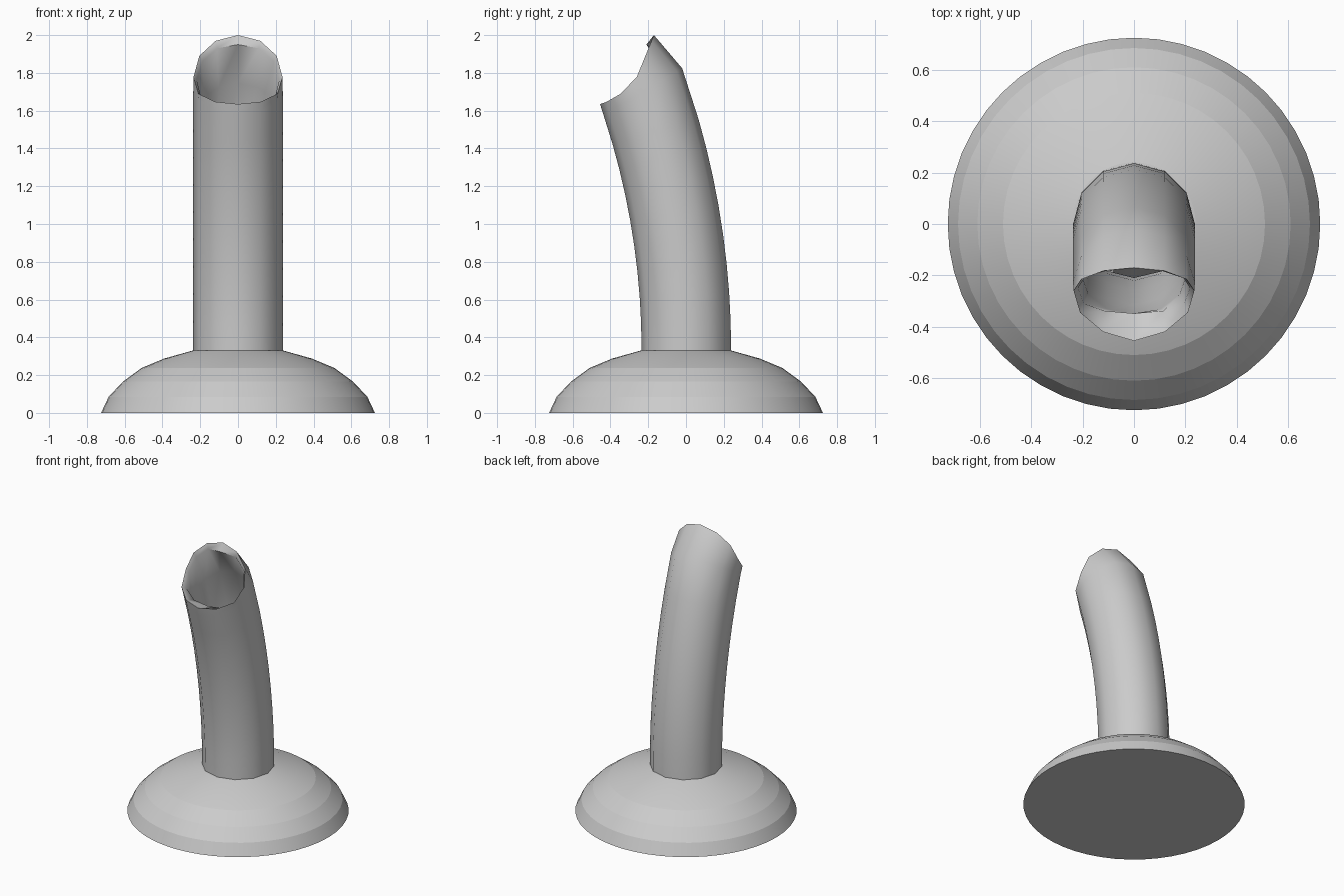
import bpy, bmesh
from math import sin, cos, pi, radians

if "Cube" in bpy.data.objects:
    bpy.data.objects.remove(bpy.data.objects["Cube"])

SIDES = 12


def ring(bm, pts):
    return [bm.verts.new(p) for p in pts]


def bridge(bm, a, b):
    n = len(a)
    for i in range(n):
        j = (i + 1) % n
        bm.faces.new((a[i], a[j], b[j], b[i]))


def finish(bm, name, smooth_angle):
    bmesh.ops.recalc_face_normals(bm, faces=bm.faces)
    me = bpy.data.meshes.new(name)
    bm.to_mesh(me)
    bm.free()
    ob = bpy.data.objects.new(name, me)
    bpy.context.collection.objects.link(ob)
    bpy.ops.object.select_all(action='DESELECT')
    ob.select_set(True)
    bpy.context.view_layer.objects.active = ob
    bpy.ops.object.shade_smooth_by_angle(angle=radians(smooth_angle))
    return ob


def bend_ring(front_deg, back_deg, radius, half_width):
    # cross-section of a tube bent around a far centre on the front side
    pts = []
    for k in range(SIDES):
        a = 2 * pi * k / SIDES
        t = radians(front_deg + (back_deg - front_deg) * (1 - cos(a)) / 2)
        r = 4.197 - radius * cos(a)
        pts.append((half_width * sin(a), -4.195 + r * cos(t), 0.33 + r * sin(t)))
    return pts


def mirrored(half):
    # front-to-back half outline -> closed ring
    return half + [(-x, y, z) for x, y, z in half[-2:0:-1]]


# Domed base
bm = bmesh.new()
profile = [(0.725, 0), (0.685, 0.085), (0.61, 0.165), (0.51, 0.238),
           (0.39, 0.288), (0.24, 0.33), (0.12, 0.345)]
N = 48
rows = [ring(bm, [(r * cos(2 * pi * i / N), r * sin(2 * pi * i / N), z)
                  for i in range(N)]) for r, z in profile]
for a, b in zip(rows, rows[1:]):
    bridge(bm, a, b)
bm.faces.new(rows[0])
bm.faces.new(rows[-1])
finish(bm, "domed_base", 7)

# Bent pipe with hooded mouth
bm = bmesh.new()
rows = [ring(bm, bend_ring(t, t, 0.237, 0.237))
        for t in (-0.5, 2, 4, 6, 8, 10, 12, 14, 16)]
rows.append(ring(bm, bend_ring(18.4, 19.7, 0.237, 0.237)))
# mouth rim and inner lip
rim = [(0, -0.455, 1.635), (0.12, -0.42, 1.647), (0.21, -0.345, 1.69),
       (0.235, -0.26, 1.78), (0.205, -0.215, 1.89), (0.118, -0.182, 1.97),
       (0, -0.17, 2.0)]
lip = [(0, -0.348, 1.61), (0.115, -0.338, 1.62), (0.195, -0.31, 1.67),
       (0.218, -0.25, 1.76), (0.19, -0.205, 1.86), (0.11, -0.183, 1.93),
       (0, -0.21, 1.95)]
rows.append(ring(bm, mirrored(rim)))
rows.append(ring(bm, mirrored(lip)))
# hollow inside
rows.append(ring(bm, bend_ring(16.5, 18.8, 0.19, 0.205)))
for t in (14, 10, 6, 2):
    rows.append(ring(bm, bend_ring(t, t, 0.2, 0.205)))
for a, b in zip(rows, rows[1:]):
    bridge(bm, a, b)
bm.faces.new(rows[0])
bm.faces.new(rows[-1])
finish(bm, "bent_pipe", 60)
